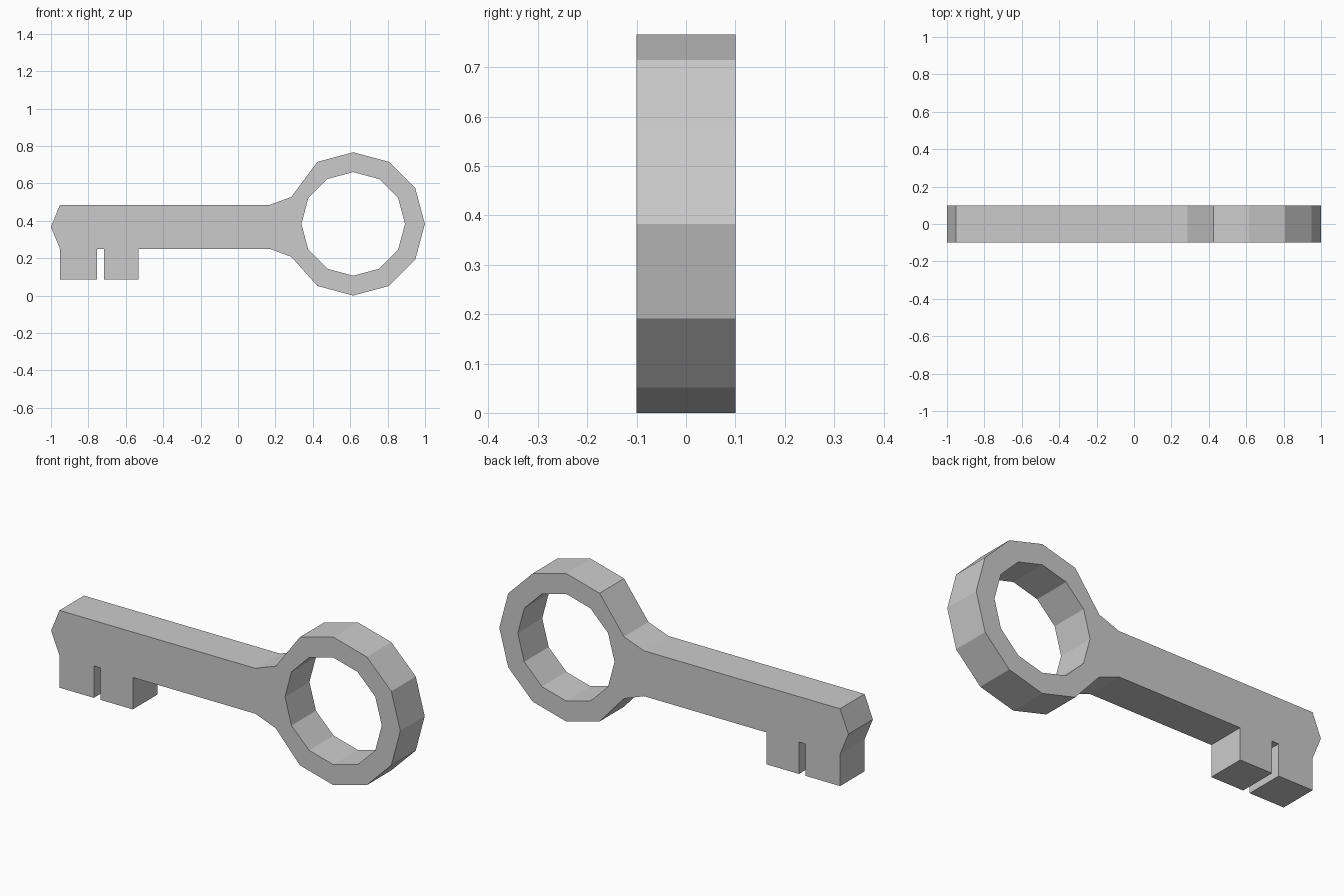
import bpy, bmesh
from math import sin, cos, pi

if "Cube" in bpy.data.objects:
    bpy.data.objects.remove(bpy.data.objects["Cube"])

CX, CZ, SIDES = 0.616, 0.383, 12     # bow centre and facet count
HALF = 0.1                           # half thickness


def ring(radius, first, last):
    """Corner points of the bow, counted clockwise from the top."""
    return [(CX + radius * sin(2 * pi * i / SIDES),
             CZ + radius * cos(2 * pi * i / SIDES)) for i in range(first, last)]


def add_loop(curve, pts):
    s = curve.splines.new('POLY')
    s.points.add(len(pts) - 1)
    for p, (x, z) in zip(s.points, pts):
        p.co = (x, z, 0, 1)
    s.use_cyclic_u = True
    s.use_smooth = False


# Bow corners that stay free of the shank (upper left round to lower left)
outline = ring(0.383, -1, 8)
# Lower neck and shank, two teeth with a slot, pointed tip, upper shank and neck
outline += [(0.285, 0.207), (0.17, 0.25),
            (-0.532, 0.25), (-0.532, 0.085), (-0.717, 0.085), (-0.717, 0.25),
            (-0.755, 0.25), (-0.755, 0.085), (-0.952, 0.085), (-0.952, 0.25),
            (-1.0, 0.367), (-0.952, 0.485),
            (0.17, 0.485), (0.285, 0.527)]

# Extruded profile with the bow hole as an inner loop
curve = bpy.data.curves.new("key", 'CURVE')
curve.dimensions = '2D'
curve.fill_mode = 'BOTH'
curve.extrude = HALF
add_loop(curve, outline)
add_loop(curve, ring(0.277, 0, SIDES))

key = bpy.data.objects.new("key", curve)
key.rotation_euler.x = pi / 2
bpy.context.collection.objects.link(key)
bpy.context.view_layer.objects.active = key
key.select_set(True)
bpy.ops.object.convert(target='MESH')
key = bpy.context.object
key.name = "key"

# Weld caps to walls and keep every face flat
bm = bmesh.new()
bm.from_mesh(key.data)
bmesh.ops.remove_doubles(bm, verts=bm.verts, dist=0.0005)
bmesh.ops.recalc_face_normals(bm, faces=bm.faces)
for f in bm.faces:
    f.smooth = False
bmesh.ops.dissolve_limit(bm, angle_limit=0.01, verts=bm.verts, edges=bm.edges)
bm.to_mesh(key.data)
bm.free()
